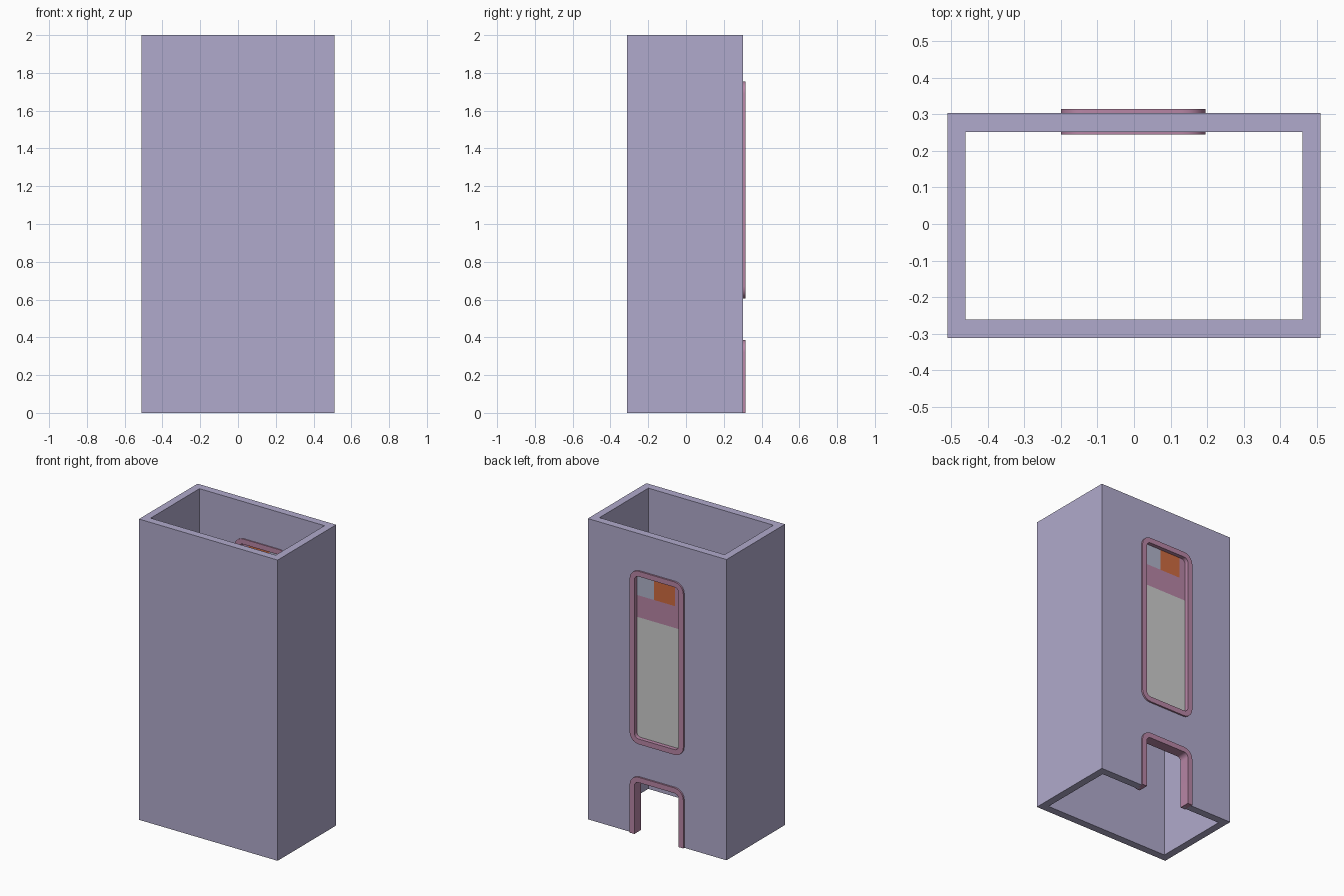
import bpy, bmesh, math

if "Cube" in bpy.data.objects:
    bpy.data.objects.remove(bpy.data.objects["Cube"])


def lin(c):
    c /= 255
    return c / 12.92 if c <= 0.04045 else ((c + 0.055) / 1.055) ** 2.4


def material(name, r, g, b):
    m = bpy.data.materials.new(name)
    m.diffuse_color = (lin(r), lin(g), lin(b), 1)
    m.use_nodes = True
    m.node_tree.nodes["Principled BSDF"].inputs["Base Color"].default_value = m.diffuse_color
    return m


lilac = material("lilac wall", 176, 170, 204)
pink = material("dusty pink", 184, 134, 166)
grey = material("pane grey", 205, 205, 205)
orange = material("orange", 206, 107, 64)
blue_grey = material("blue grey", 176, 180, 202)


def make(name, bm, mats):
    bmesh.ops.recalc_face_normals(bm, faces=bm.faces)
    me = bpy.data.meshes.new(name)
    bm.to_mesh(me)
    bm.free()
    ob = bpy.data.objects.new(name, me)
    bpy.context.collection.objects.link(ob)
    for m in mats:
        me.materials.append(m)
    return ob


def select(ob):
    bpy.ops.object.select_all(action='DESELECT')
    ob.select_set(True)
    bpy.context.view_layer.objects.active = ob


def add_box(bm, x0, x1, y0, y1, z0, z1):
    vs = bmesh.ops.create_cube(bm, size=1)["verts"]
    for v in vs:
        v.co = (x1 if v.co.x > 0 else x0, y1 if v.co.y > 0 else y0, z1 if v.co.z > 0 else z0)
    return {f for v in vs for f in v.link_faces}


def sweep(bm, rings, closed):
    """Join matching rings of points into one skin; cap the ends if open."""
    rows = [[bm.verts.new(p) for p in r] for r in rings]
    n, k = len(rows), len(rows[0])
    for i in range(n if closed else n - 1):
        a, b = rows[i], rows[(i + 1) % n]
        for j in range(k):
            bm.faces.new((a[j], a[(j + 1) % k], b[(j + 1) % k], b[j]))
    if not closed:
        bm.faces.new(rows[0])
        bm.faces.new(rows[-1])


# Sizes
X0, X1 = -0.2, 0.195            # frame outer width
FY0, FY1 = 0.245, 0.314         # frame depth
BAND, RAD, SEG = 0.035, 0.065, 5
WZ0, WZ1, DZ1 = 0.605, 1.755, 0.385
INS = 0.025                     # hidden edge of wall holes and pane

# Hollow shell, open at top and bottom
bm = bmesh.new()
corners = [(-1, -1), (1, -1), (1, 1), (-1, 1)]
rings = []
for sx, sy in corners:
    xo, yo = 0.51 * sx, 0.303 if sy > 0 else -0.312
    xi, yi = 0.46 * sx, 0.252 if sy > 0 else -0.261
    rings.append([(xo, yo, 0), (xo, yo, 2), (xi, yi, 2), (xi, yi, 0)])
sweep(bm, rings, True)
shell = make("tower_walls", bm, [lilac])

# Window and doorway openings in the back wall
for name, z0, z1 in (("window_cut", WZ0 + INS, WZ1 - INS), ("door_cut", -0.1, DZ1 - INS)):
    bm = bmesh.new()
    add_box(bm, X0 + INS, X1 - INS, 0.15, 0.45, z0, z1)
    cutter = make(name, bm, [lilac])
    cutter.hide_render = True
    mod = shell.modifiers.new(name, 'BOOLEAN')
    mod.operation = 'DIFFERENCE'
    mod.solver = 'EXACT'
    mod.object = cutter
    select(shell)
    bpy.ops.object.modifier_apply(modifier=name)
    bpy.data.objects.remove(cutter)


# Rounded frames
def frame(name, z0, z1, closed):
    def arc(cx, cz, start):
        # from right side over the top to the left, counter-clockwise
        for i in range(SEG + 1):
            a = math.radians(start + 90 * i / SEG)
            yield cx, cz, math.cos(a), math.sin(a)
    path = [*arc(X1 - RAD, z1 - RAD, 0), *arc(X0 + RAD, z1 - RAD, 90)]
    if closed:
        path += [*arc(X0 + RAD, z0 + RAD, 180), *arc(X1 - RAD, z0 + RAD, 270)]
    else:
        path = [(X1 - RAD, z0, 1, 0)] + path + [(X0 + RAD, z0, -1, 0)]
    r = RAD - BAND
    rings = [[(cx + RAD * c, FY0, cz + RAD * s), (cx + RAD * c, FY1, cz + RAD * s),
              (cx + r * c, FY1, cz + r * s), (cx + r * c, FY0, cz + r * s)]
             for cx, cz, c, s in path]
    bm = bmesh.new()
    sweep(bm, rings, closed)
    ob = make(name, bm, [pink])
    select(ob)
    bpy.ops.object.shade_smooth_by_angle(angle=math.radians(35))


frame("window_frame", WZ0, WZ1, True)
frame("door_frame", 0, DZ1, False)

# Window pane made of coloured patches
bm = bmesh.new()
xl, xr = X0 + INS, X1 - INS
for x0, x1, z0, z1, mi in (
        (xl, xr, WZ0 + INS, 1.435, 0),
        (xl, xr, 1.435, 1.58, 1),
        (xl, -0.12, 1.58, WZ1 - INS, 1),
        (-0.12, 0.033, 1.58, WZ1 - INS, 2),
        (0.033, xr, 1.58, WZ1 - INS, 3)):
    for f in add_box(bm, x0, x1, 0.282, 0.288, z0, z1):
        f.material_index = mi
make("window_pane", bm, [grey, pink, orange, blue_grey])
